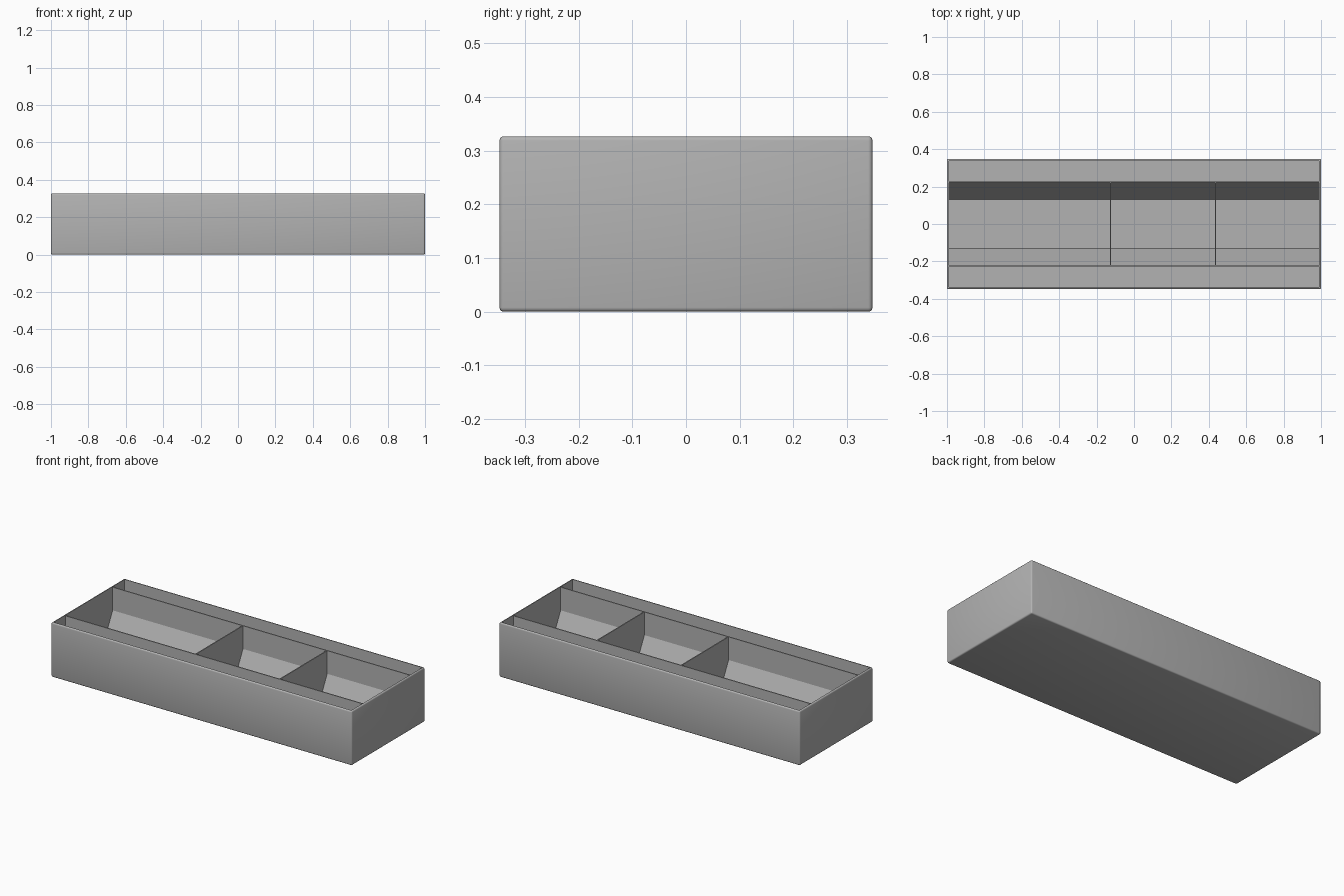
import bpy
import bmesh

cube = bpy.data.objects.get("Cube")
if cube:
    bpy.data.objects.remove(cube, do_unlink=True)

LENGTH, DEPTH, HEIGHT = 2.0, 0.695, 0.327
WALL, FLOOR, SHEET = 0.011, 0.011, 0.006
TOP = HEIGHT - 0.003
INNER = LENGTH / 2 - WALL

grey = bpy.data.materials.new("plain grey")
grey.use_nodes = True
colour = (0.45, 0.45, 0.45, 1)
grey.diffuse_color = colour
grey.node_tree.nodes["Principled BSDF"].inputs["Base Color"].default_value = colour


def finish(name, bm):
    bmesh.ops.recalc_face_normals(bm, faces=bm.faces)
    mesh = bpy.data.meshes.new(name)
    bm.to_mesh(mesh)
    bm.free()
    mesh.materials.append(grey)
    obj = bpy.data.objects.new(name, mesh)
    bpy.context.collection.objects.link(obj)
    return obj


def extrude_x(name, profile, x0, x1):
    """Extrude a (y, z) outline along x."""
    bm = bmesh.new()
    face = bm.faces.new([bm.verts.new((x0, y, z)) for y, z in profile])
    moved = bmesh.ops.extrude_face_region(bm, geom=[face], use_keep_orig=True)["geom"]
    verts = [g for g in moved if isinstance(g, bmesh.types.BMVert)]
    bmesh.ops.translate(bm, verts=verts, vec=(x1 - x0, 0, 0))
    return finish(name, bm)


# Outer box: rounded outside edges, hollowed from the top
bm = bmesh.new()
bmesh.ops.create_cube(bm, size=1)
bmesh.ops.scale(bm, vec=(LENGTH, DEPTH, HEIGHT), verts=bm.verts)
bmesh.ops.translate(bm, vec=(0, 0, HEIGHT / 2), verts=bm.verts)
bmesh.ops.bevel(bm, geom=bm.edges[:], offset=0.008, segments=3, profile=0.5, affect='EDGES')
top = max(bm.faces, key=lambda f: f.calc_center_median().z)
bmesh.ops.inset_region(bm, faces=[top], thickness=WALL - 0.008)
hole = bmesh.ops.extrude_face_region(bm, geom=[top])["geom"]
bmesh.ops.delete(bm, geom=[top] if top.is_valid else [], context='FACES_ONLY')
for v in (g for g in hole if isinstance(g, bmesh.types.BMVert)):
    v.co.z = FLOOR
box = finish("outer_box", bm)
bpy.context.view_layer.objects.active = box
box.select_set(True)
bpy.ops.object.shade_smooth_by_angle(angle=0.6)

# Long partitions, each with a sloped foot towards the middle compartment
for side, name in ((-1, "front_partition"), (1, "back_partition")):
    outline = [(0.225 + SHEET / 2, FLOOR), (0.225 + SHEET / 2, TOP),
               (0.225 - SHEET / 2, TOP), (0.225 - SHEET / 2, 0.185), (0.132, FLOOR)]
    extrude_x(name, [(side * y, z) for y, z in outline], -INNER, INNER)

# Cross dividers of the middle compartment
for x, name in ((-0.125, "right_divider"), (0.435, "left_divider")):
    extrude_x(name, [(-0.225, FLOOR), (0.225, FLOOR), (0.225, TOP), (-0.225, TOP)],
              x - SHEET / 2, x + SHEET / 2)
